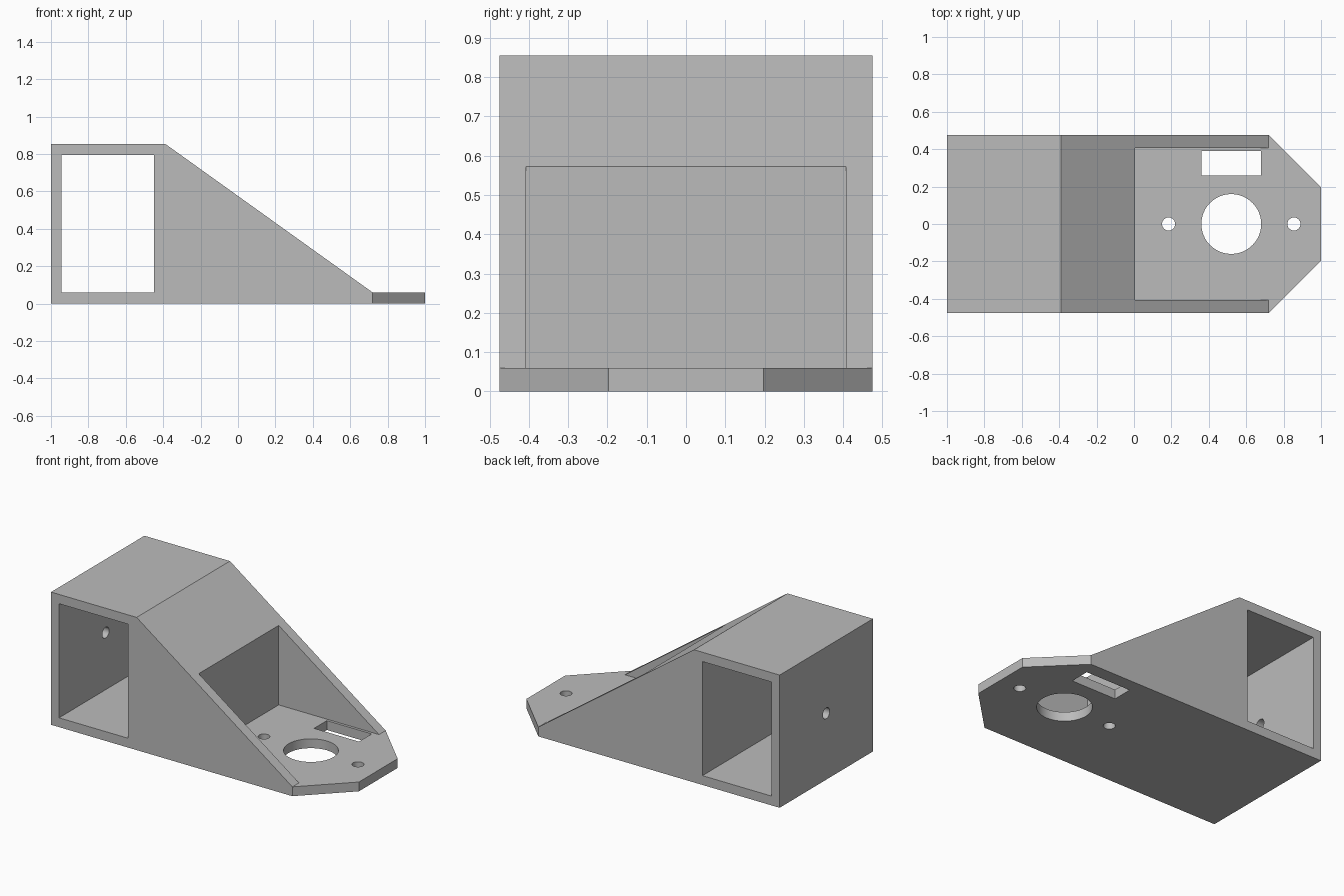
import bpy, bmesh, math
from mathutils import Vector

if "Cube" in bpy.data.objects:
    bpy.data.objects.remove(bpy.data.objects["Cube"])

W, H, T = 0.475, 0.855, 0.06          # half width, height, wall thickness

grey = bpy.data.materials.new("plain_grey")
grey.diffuse_color = (0.5, 0.5, 0.5, 1)
grey.use_nodes = True
grey.node_tree.nodes["Principled BSDF"].inputs["Base Color"].default_value = grey.diffuse_color


def prism(name, points, offset):
    """Extrude a closed outline along an offset vector."""
    bm = bmesh.new()
    face = bm.faces.new([bm.verts.new(p) for p in points])
    ext = bmesh.ops.extrude_face_region(bm, geom=[face])["geom"]
    bmesh.ops.translate(bm, vec=Vector(offset),
                        verts=[g for g in ext if isinstance(g, bmesh.types.BMVert)])
    bmesh.ops.recalc_face_normals(bm, faces=bm.faces[:])
    mesh = bpy.data.meshes.new(name)
    bm.to_mesh(mesh)
    bm.free()
    mesh.materials.append(grey)
    obj = bpy.data.objects.new(name, mesh)
    bpy.context.collection.objects.link(obj)
    return obj


def box(name, x0, x1, y0, y1, z0, z1):
    return prism(name, [(x0, y0, z0), (x1, y0, z0), (x1, y1, z0), (x0, y1, z0)],
                 (0, 0, z1 - z0))


def ring(radius, n):
    return [(radius * math.cos(2 * math.pi * i / n),
             radius * math.sin(2 * math.pi * i / n)) for i in range(n)]


# Bracket body: sloped side profile extruded across the width
profile = [(-1, 0), (1, 0), (1, T), (0.72, T), (-0.39, H), (-1, H)]
body = prism("bracket_body", [(x, -W, z) for x, z in profile], (0, 2 * W, 0))

# Rectangular tunnel through the tall end, and pocket in the sloped end
cutters = [
    box("tunnel_cutter", -0.943, -0.45, -1, 1, T, 0.795),
    box("pocket_cutter", 0.005, 1.2, -0.407, 0.407, T, 1),
    box("slot_cutter", 0.36, 0.68, 0.26, 0.39, -0.1, 0.2),
]

# Chamfered corners of the nose plate
for s in (-1, 1):
    cutters.append(prism("corner_cutter", [
        (0.72, s * W, -0.1), (1, s * 0.197, -0.1), (1.2, s * 0.197, -0.1),
        (1.2, s * 0.7, -0.1), (0.72, s * 0.7, -0.1)], (0, 0, 0.3)))

# Large opening and two screw holes in the plate
for x, r, n in ((0.52, 0.16, 48), (0.185, 0.035, 24), (0.855, 0.035, 24)):
    cutters.append(prism("hole_cutter", [(x + a, b, -0.1) for a, b in ring(r, n)],
                         (0, 0, 0.3)))

# Screw hole in the end wall
cutters.append(prism("wall_hole_cutter",
                     [(-1.1, a, H / 2 + b) for a, b in ring(0.035, 24)], (0.3, 0, 0)))

bpy.context.view_layer.objects.active = body
body.select_set(True)
for c in cutters:
    mod = body.modifiers.new("cut", 'BOOLEAN')
    mod.operation, mod.solver, mod.object = 'DIFFERENCE', 'EXACT', c
    bpy.ops.object.modifier_apply(modifier=mod.name)
for c in cutters:
    bpy.data.objects.remove(c)

bpy.ops.object.shade_smooth_by_angle(angle=math.radians(30))
